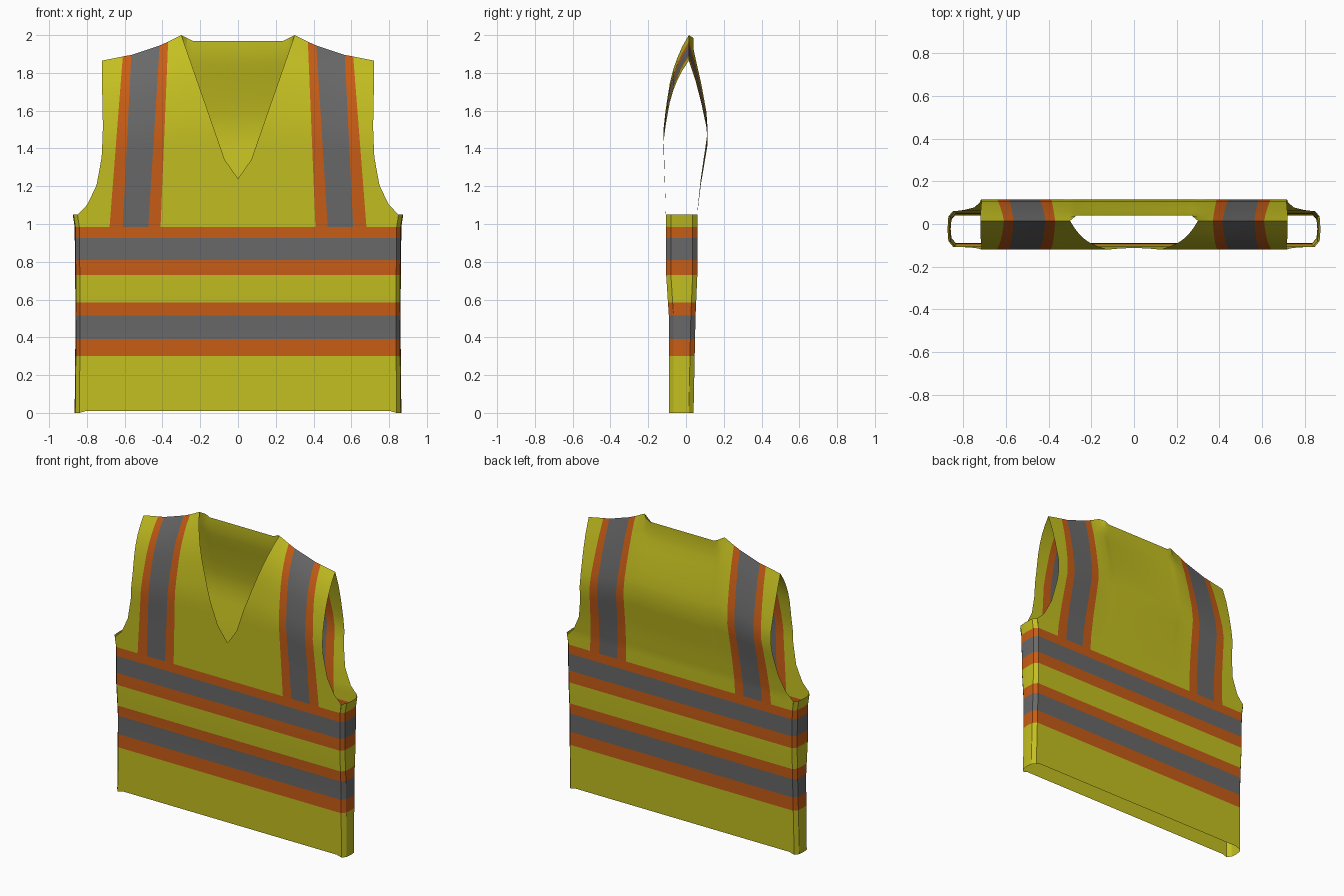
import bpy, bmesh
from math import radians

if "Cube" in bpy.data.objects:
    bpy.data.objects.remove(bpy.data.objects["Cube"])


def material(name, rgb):
    m = bpy.data.materials.new(name)
    m.diffuse_color = (*rgb, 1)
    m.use_nodes = True
    m.node_tree.nodes["Principled BSDF"].inputs["Base Color"].default_value = m.diffuse_color
    return m


MATS = [material("yellow_fabric", (0.55, 0.52, 0.015)),
        material("orange_trim", (0.58, 0.11, 0.008)),
        material("grey_reflective", (0.14, 0.14, 0.14))]


def lerp(pts, t):
    """Piecewise linear curve through (t, value) points."""
    if t <= pts[0][0]:
        return pts[0][1]
    for (a, va), (b, vb) in zip(pts, pts[1:]):
        if t <= b:
            return va + (vb - va) * (t - a) / (b - a)
    return pts[-1][1]


def sheet(name, rows, mat_of, flip=False):
    """Half a cloth panel from rows of points, mirrored across x = 0."""
    bm = bmesh.new()
    vs = [[bm.verts.new(p) for p in row] for row in rows]
    for i in range(len(vs) - 1):
        for j in range(len(vs[0]) - 1):
            quad = [vs[i][j], vs[i][j + 1], vs[i + 1][j + 1], vs[i + 1][j]]
            f = bm.faces.new(quad[::-1] if flip else quad)
            f.material_index = mat_of(i, j)
    bmesh.ops.remove_doubles(bm, verts=bm.verts, dist=1e-5)
    me = bpy.data.meshes.new(name)
    bm.to_mesh(me)
    bm.free()
    for m in MATS:
        me.materials.append(m)
    ob = bpy.data.objects.new(name, me)
    bpy.context.collection.objects.link(ob)
    mir = ob.modifiers.new("mirror", 'MIRROR')
    mir.merge_threshold = 0.0005
    bpy.context.view_layer.objects.active = ob
    ob.select_set(True)
    bpy.ops.object.shade_smooth_by_angle(angle=radians(25))
    ob.select_set(False)
    return ob


# Lower body: flattened tube with two reflective bands
FRONT_LOW = [(0, -.09), (.5, -.09), (.73, -.105), (1.05, -.105)]
BACK_LOW = [(0, .04), (.5, .05), (.73, .06), (1.05, .06)]
WIDTH = [(0, .865), (.5, .86), (.985, .865), (1.05, .875)]


def ring(z):
    f, b, w = lerp(FRONT_LOW, z), lerp(BACK_LOW, z), lerp(WIDTH, z)
    hem = z + .01 if z == 0 else z
    return [(0, f, hem), (w - .06, f, hem), (w - .025, f, z), (w - .004, f + .025, z),
            (w, -.025, z), (w - .004, b - .025, z), (w - .025, b, z),
            (w - .06, b, hem), (0, b, hem)]


levels = [0, .30, .39, .515, .585, .73, .81, .925, .985]
bands = [0, 1, 2, 1, 0, 1, 2, 1]
sheet("lower_body", [ring(z) for z in levels], lambda i, j: bands[i])

# Underarm gusset: yellow strip under each armhole
sheet("underarm", [ring(z)[2:7] for z in (.985, 1.05)], lambda i, j: 0)

# Upper panels: shared shoulder line, armhole edge and strap positions
BASE = .985
SHOULDER = [(0, 1.97), (.24, 1.97), (.30, 2.0), (.37, 1.965), (.415, 1.945),
            (.565, 1.895), (.61, 1.887), (.72, 1.865)]
ARM = [(.985, .84), (1.05, .85), (1.065, .835), (1.1, .80), (1.2, .75),
       (1.35, .722), (1.5, .715), (1.75, .72), (1.87, .72)]
NECK = [(1.24, 0), (1.34, .07), (2.0, .30)]
STRAPS = [(.41, .37), (.475, .415), (.61, .565), (.68, .61)]
FRONT_Y = [(0, -.105), (.25, -.112), (.5, -.12), (.6, -.109), (.74, -.088),
           (.85, -.06), (.94, -.02), (1, .015)]
BACK_Y = [(0, .06), (.1, .062), (.25, .078), (.5, .115), (.6, .108),
          (.75, .08), (.88, .05), (1, .015)]
STEPS = [0, .0734, .10, .13, .18, .2512, .3, .3498, .42, .5, .6, .68, .75, .82, .88, .94, 1]


def height(x_top, v):
    return BASE + (lerp(SHOULDER, x_top) - BASE) * v


def outer_columns(v):
    """Strap lines followed by the armhole edge, as (x, z)."""
    cols = [(a + (b - a) * v, height(b, v)) for a, b in STRAPS]
    z = height(.72, v)
    return cols + [(lerp(ARM, z), z)]


def front_row(v):
    z = height(.30, v)
    inner, strap = lerp(NECK, z), .41 - .04 * v
    cols = [(inner, z), ((inner + strap) / 2, height(.335, v))] + outer_columns(v)
    return [(x, lerp(FRONT_Y, v), z) for x, z in cols]


def back_row(v):
    y = lerp(BACK_Y, v)
    inner = [(x, max(y, .04) if x < .29 else y, height(x, v)) for x in (0, .24, .27, .30)]
    return inner + [(x, y, z) for x, z in outer_columns(v)]


def strap_material(first):
    return lambda i, j: {first: 1, first + 1: 2, first + 2: 1}.get(j, 0)


# Front with V neck, then back with low collar line
sheet("front_panel", [front_row(v) for v in STEPS], strap_material(2))
sheet("back_panel", [back_row(v) for v in STEPS], strap_material(4), flip=True)
